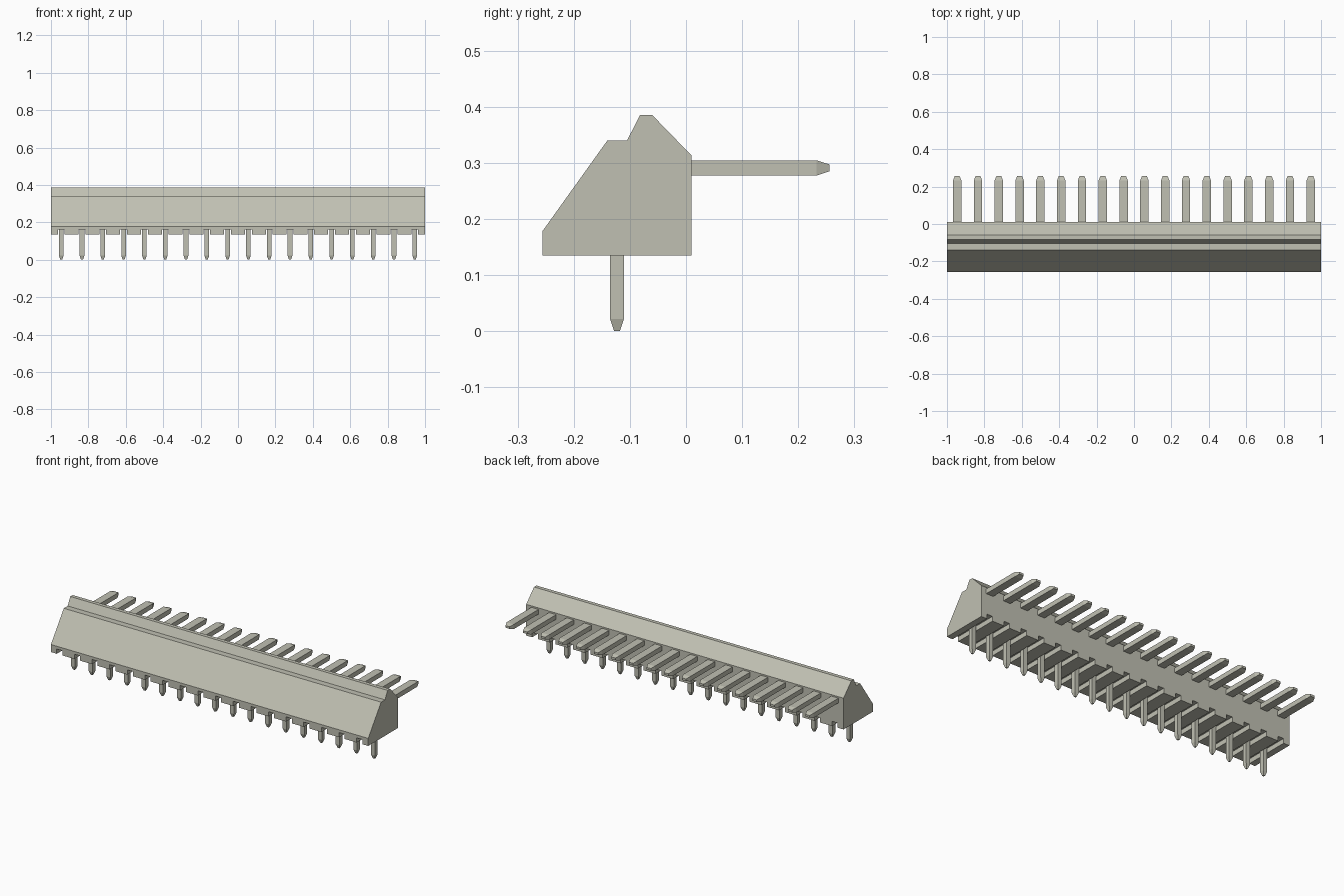
import bpy, bmesh
from mathutils import Matrix, Vector

cube = bpy.data.objects.get("Cube")
if cube:
    bpy.data.objects.remove(cube, do_unlink=True)

PINS = 18
PITCH = 0.1112
XS = [(i - (PINS - 1) / 2) * PITCH for i in range(PINS)]

mat = bpy.data.materials.new("warm_grey")
mat.use_nodes = True
COLOUR = (0.53, 0.53, 0.45, 1)
mat.diffuse_color = COLOUR
mat.node_tree.nodes["Principled BSDF"].inputs["Base Color"].default_value = COLOUR


def finish(name, bm):
    bmesh.ops.recalc_face_normals(bm, faces=bm.faces)
    mesh = bpy.data.meshes.new(name)
    bm.to_mesh(mesh)
    bm.free()
    mesh.materials.append(mat)
    obj = bpy.data.objects.new(name, mesh)
    bpy.context.collection.objects.link(obj)
    return obj


def add_box(bm, lo, hi):
    lo, hi = Vector(lo), Vector(hi)
    size = hi - lo
    bmesh.ops.create_cube(bm, size=1, matrix=Matrix.Translation((lo + hi) / 2)
                          @ Matrix.Diagonal((*size, 1)))


def pin(name, x, place, length, taper, half, tip):
    """Rectangular bar along a local axis, with a tapered end."""
    bm = bmesh.new()
    rings = []
    for t, (a, b) in ((0, half), (length - taper, half), (length, tip)):
        rings.append([bm.verts.new(place(x + sa * a, sb * b, t))
                      for sa, sb in ((-1, -1), (1, -1), (1, 1), (-1, 1))])
    for r0, r1 in zip(rings, rings[1:]):
        for i in range(4):
            j = (i + 1) % 4
            bm.faces.new((r0[i], r0[j], r1[j], r1[i]))
    bm.faces.new(rings[0])
    bm.faces.new(rings[-1])
    return finish(name, bm)


# Housing: side profile extruded along x
PROFILE = [(-0.256, 0.135), (0.01, 0.135), (0.01, 0.313), (-0.06, 0.385),
           (-0.082, 0.385), (-0.105, 0.34), (-0.14, 0.34), (-0.256, 0.178)]
bm = bmesh.new()
face = bm.faces.new([bm.verts.new((-1, y, z)) for y, z in PROFILE])
ext = bmesh.ops.extrude_face_region(bm, geom=[face])
bmesh.ops.translate(bm, vec=(2, 0, 0),
                    verts=[g for g in ext["geom"] if isinstance(g, bmesh.types.BMVert)])
housing = finish("housing", bm)

# Underside grooves, one per pin
bm = bmesh.new()
for x in XS:
    add_box(bm, (x - 0.018, -0.4, 0.1), (x + 0.018, 0.2, 0.162))
cutter = finish("groove_cutter", bm)
cutter.hide_render = True
mod = housing.modifiers.new("grooves", "BOOLEAN")
mod.operation = "DIFFERENCE"
mod.solver = "EXACT"
mod.object = cutter
bpy.context.view_layer.objects.active = housing
bpy.ops.object.modifier_apply(modifier=mod.name)
bpy.data.objects.remove(cutter, do_unlink=True)

# Solder pins point down, contact blades point back
for i, x in enumerate(XS, 1):
    pin(f"solder_pin_{i}", x, lambda a, b, t: (a, -0.123 + b, 0.17 - t),
        0.17, 0.022, (0.0125, 0.0125), (0.005, 0.005))
    pin(f"contact_blade_{i}", x, lambda a, b, t: (a, t, 0.291 + b),
        0.256, 0.023, (0.0225, 0.0135), (0.013, 0.006))
